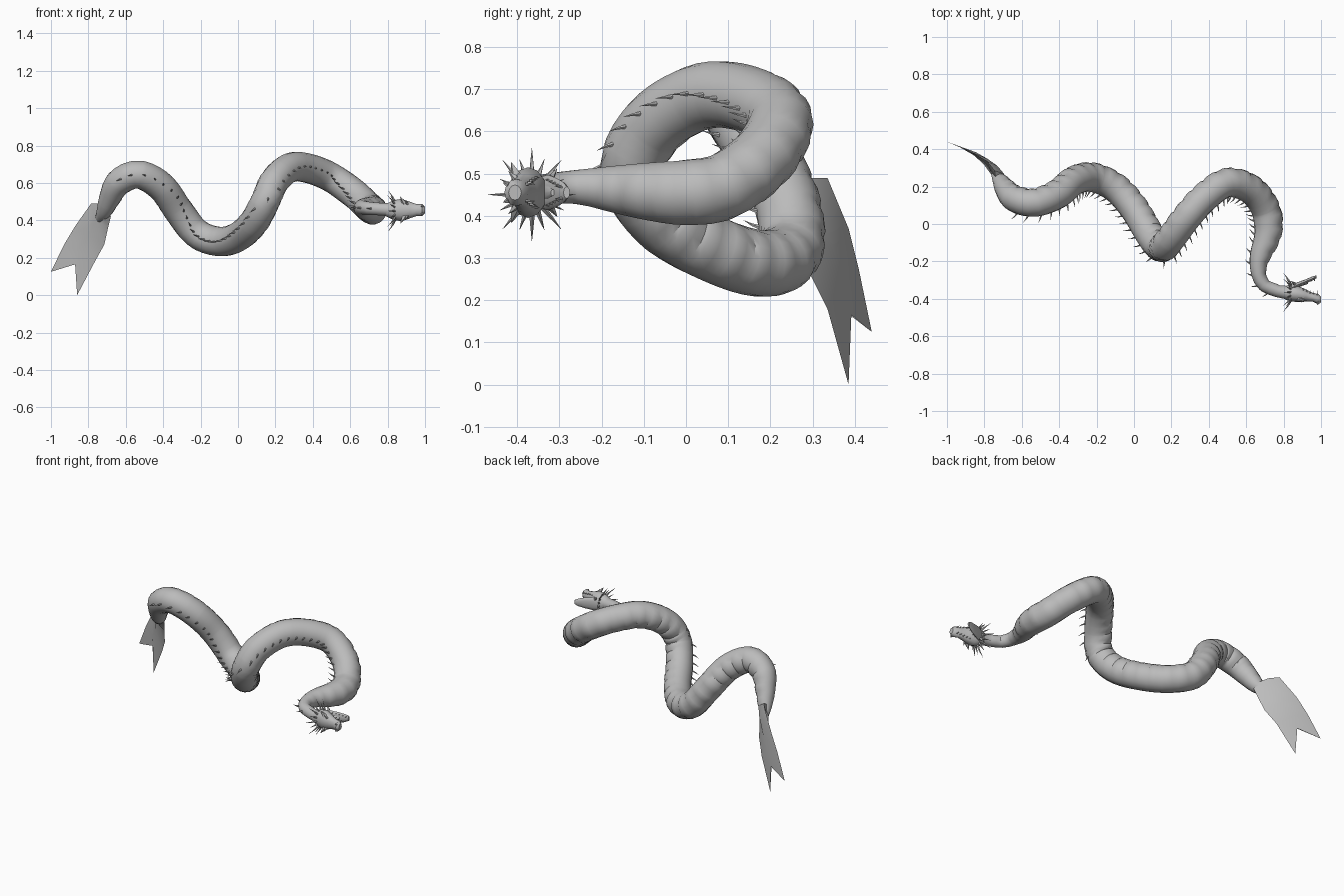
import bpy, bmesh, math
from mathutils import Vector

if "Cube" in bpy.data.objects:
    bpy.data.objects.remove(bpy.data.objects["Cube"])

skin = bpy.data.materials.new("grey_skin")
skin.use_nodes = True
GREY = (0.5, 0.5, 0.5, 1)
skin.diffuse_color = GREY
skin.node_tree.nodes["Principled BSDF"].inputs["Base Color"].default_value = GREY
UP = Vector((0, 0, 1))


def loft(bm, rings):
    """Skin a list of point rings and cap both ends."""
    rows = [[bm.verts.new(p) for p in ring] for ring in rings]
    n = len(rows[0])
    for a, b in zip(rows, rows[1:]):
        for i in range(n):
            j = (i + 1) % n
            bm.faces.new((a[i], a[j], b[j], b[i]))
    bm.faces.new(rows[0])
    bm.faces.new(rows[-1])


def oval(c, a, b, n):
    return [c + a * math.cos(k * math.tau / n) + b * math.sin(k * math.tau / n) for k in range(n)]


def spike(bm, base, direction, length, radius, bend=Vector()):
    """Slim pointed spine, bent towards its tip."""
    d = direction.normalized()
    a = d.orthogonal().normalized()
    b = d.cross(a)
    mid = base + d * length * 0.5
    tip = base + d * length + bend * length
    loft(bm, [oval(c, a * r, b * r, 5) for c, r in
              ((base, radius), (mid + bend * length * 0.2, radius * 0.55), (tip, radius * 0.04))])


def finish(name, bm, angle=40):
    bmesh.ops.recalc_face_normals(bm, faces=bm.faces)
    mesh = bpy.data.meshes.new(name)
    bm.to_mesh(mesh)
    bm.free()
    mesh.materials.append(skin)
    ob = bpy.data.objects.new(name, mesh)
    bpy.context.collection.objects.link(ob)
    bpy.ops.object.select_all(action="DESELECT")
    ob.select_set(True)
    bpy.context.view_layer.objects.active = ob
    bpy.ops.object.shade_smooth_by_angle(angle=math.radians(angle))


# Body path from head to tail: x, y, z, radius
R = 0.079
PATH = [Vector(p) for p in (
    (.84, -.37, .455, .036), (.76, -.355, .46, .034), (.69, -.32, .465, .036),
    (.665, -.25, .468, .042), (.675, -.17, .463, .056), (.71, -.08, .457, .07),
    (.72, 0, .455, .078), (.70, .09, .47, R), (.625, .185, .54, R), (.5, .222, .628, R),
    (.38, .145, .677, R), (.28, .035, .682, R), (.195, -.08, .61, R), (.145, -.125, .5, R),
    (.085, -.055, .39, R), (0, .085, .312, R), (-.1, .195, .287, R), (-.22, .25, .33, R),
    (-.32, .232, .455, R), (-.41, .16, .58, R), (-.53, .115, .645, .076),
    (-.635, .135, .605, .072), (-.685, .185, .52, .058), (-.715, .23, .45, .042),
    (-.755, .29, .39, .014))]


def dense_path(step=24):
    out = []
    pts = [PATH[0] * 2 - PATH[1]] + PATH + [PATH[-1] * 2 - PATH[-2]]
    for p0, p1, p2, p3 in zip(pts, pts[1:], pts[2:], pts[3:]):
        for k in range(step):
            t = k / step
            out.append((p1 * 2 + (p2 - p0) * t + (p0 * 2 - p1 * 5 + p2 * 4 - p3) * t ** 2
                        + (p1 * 3 - p0 - p2 * 3 + p3) * t ** 3) / 2)
    return out + [PATH[-1]]


CURVE = dense_path()
LENGTHS = [0.0]
for p, q in zip(CURVE, CURVE[1:]):
    LENGTHS.append(LENGTHS[-1] + (q.xyz - p.xyz).length)
TOTAL = LENGTHS[-1]


def frame(s):
    """Centre, radius, tangent, back direction and side direction at a path length."""
    i = min(max(sum(1 for v in LENGTHS if v <= s) - 1, 0), len(CURVE) - 2)
    f = (s - LENGTHS[i]) / (LENGTHS[i + 1] - LENGTHS[i])
    p = CURVE[i].lerp(CURVE[i + 1], f)
    lo, hi = max(i - 5, 0), min(i + 6, len(CURVE) - 1)
    t = (CURVE[hi].xyz - CURVE[lo].xyz).normalized()
    back = UP.cross(t).normalized() + Vector((0, -0.5, 0))
    back = (back - t * back.dot(t)).normalized()
    return p.xyz, p.w, t, back, t.cross(back)


# Body with short creases between the belly scutes
SIDES, SCUTES = 18, 42
bm = bmesh.new()
rings = []
for i in range(SCUTES):
    for phase, dent in ((0, .075), (.16, 0), (.6, 0)):
        c, r, t, back, side = frame((i + phase) / SCUTES * TOTAL)
        ring = []
        for k in range(SIDES):
            a = k * math.tau / SIDES
            belly = min(1, max(0, -0.35 - math.cos(a)) * 2.5)
            ring.append(c + (back * math.cos(a) + side * math.sin(a)) * r * (1 - dent * belly))
        rings.append(ring)
loft(bm, rings)
finish("body", bm, 35)

# Row of spines along the back
bm = bmesh.new()
s = 0.12
while s < TOTAL - 0.3:
    c, r, t, back, side = frame(s)
    spike(bm, c + back * r * 0.95, back + t * 0.35, 0.02 + r * 0.26, 0.006, t * 0.25)
    s += 0.05
finish("back_spines", bm)

# Forked tail fluke: left edge, ridge, right edge, ridge thickness
FLUKE = (((-.745, .285, .49), (-.715, .235, .45), (-.68, .235, .42), .04),
         ((-.785, .335, .49), (-.745, .285, .41), (-.695, .255, .36), .03),
         ((-.87, .385, .37), (-.795, .335, .32), (-.715, .29, .27), .018),
         ((-.93, .41, .27), (-.85, .375, .24), (-.765, .335, .18), .01),
         ((-1, .44, .125), (-.87, .39, .165), (-.86, .385, 0), .002))
normal = Vector((-.48, -.86, -.17))
bm = bmesh.new()
loft(bm, [[Vector(l), Vector(c) + normal * h, Vector(r), Vector(c) - normal * h]
          for l, c, r, h in FLUKE])
finish("tail_fluke", bm)

# Head parts: x, lower edge, upper edge, half width; the crown faces -y
MID = 0.455


def head_part(name, stations, n=12):
    bm = bmesh.new()
    loft(bm, [oval(Vector((x, (lo + hi) / 2, MID)), Vector((0, (hi - lo) / 2, 0)),
                   UP * w, n) for x, lo, hi, w in stations])
    finish(name, bm)


head_part("upper_head", (
    (.79, -.34, -.395, .032), (.83, -.325, -.412, .052), (.875, -.33, -.418, .06),
    (.92, -.35, -.415, .044), (.955, -.368, -.415, .032), (.985, -.375, -.43, .032),
    (1, -.39, -.42, .018)))
head_part("lower_jaw", (
    (.82, -.335, -.37, .035), (.87, -.313, -.34, .042), (.92, -.295, -.317, .034),
    (.955, -.28, -.302, .025), (.975, -.275, -.29, .014)))
head_part("tongue", ((.83, -.335, -.345, .02), (.88, -.325, -.338, .018),
                     (.93, -.312, -.32, .008)), 8)

# Collar of spines behind the skull
bm = bmesh.new()
COUNT = 16
for k in range(COUNT):
    a = k * math.tau / COUNT
    out = Vector((0, math.cos(a) * 0.85, math.sin(a)))
    spike(bm, Vector((.845, -.365, MID - .005)) + out * 0.035, out + Vector((-.35, 0, 0)),
          0.08 if k % 2 == 0 else 0.058, 0.008, Vector((-.2, 0, 0)))
finish("collar_spines", bm)

# Brow horns, nostril bumps, teeth and eyes, mirrored across the head
horns, teeth, eyes = bmesh.new(), bmesh.new(), bmesh.new()
for side in (-1, 1):
    def at(x, y, w):
        return Vector((x, y, MID + side * w))
    spike(horns, at(.89, -.40, .035), Vector((-.5, -.3, side * .8)), 0.045, 0.015)
    spike(horns, at(.905, -.40, .03), Vector((-.2, -.5, side * .5)), 0.03, 0.01)
    spike(horns, at(.985, -.42, .018), Vector((-.3, -1, side * .4)), 0.015, 0.008)
    spike(horns, at(.86, -.32, .035), Vector((-.6, .4, side * .6)), 0.035, 0.009)
    loft(eyes, [oval(at(.905, -.392, .036 + d), Vector((r, 0, 0)), Vector((0, r * .8, 0)), 8)
                for d, r in ((0, .011), (.006, .008), (.009, .002))])
    for k in range(5):
        f = k / 4
        spike(teeth, at(.905 + .075 * f, -.362 - .018 * f, .036 - .016 * f),
              Vector((0, 1, 0)), 0.016 + .008 * (k == 4), 0.004)
        spike(teeth, at(.89 + .075 * f, -.322 + .03 * f, .03 - .016 * f),
              Vector((0, -1, 0)), 0.012 + .008 * (k == 4), 0.004)
finish("brow_horns", horns)
finish("teeth", teeth)
finish("eyes", eyes)
